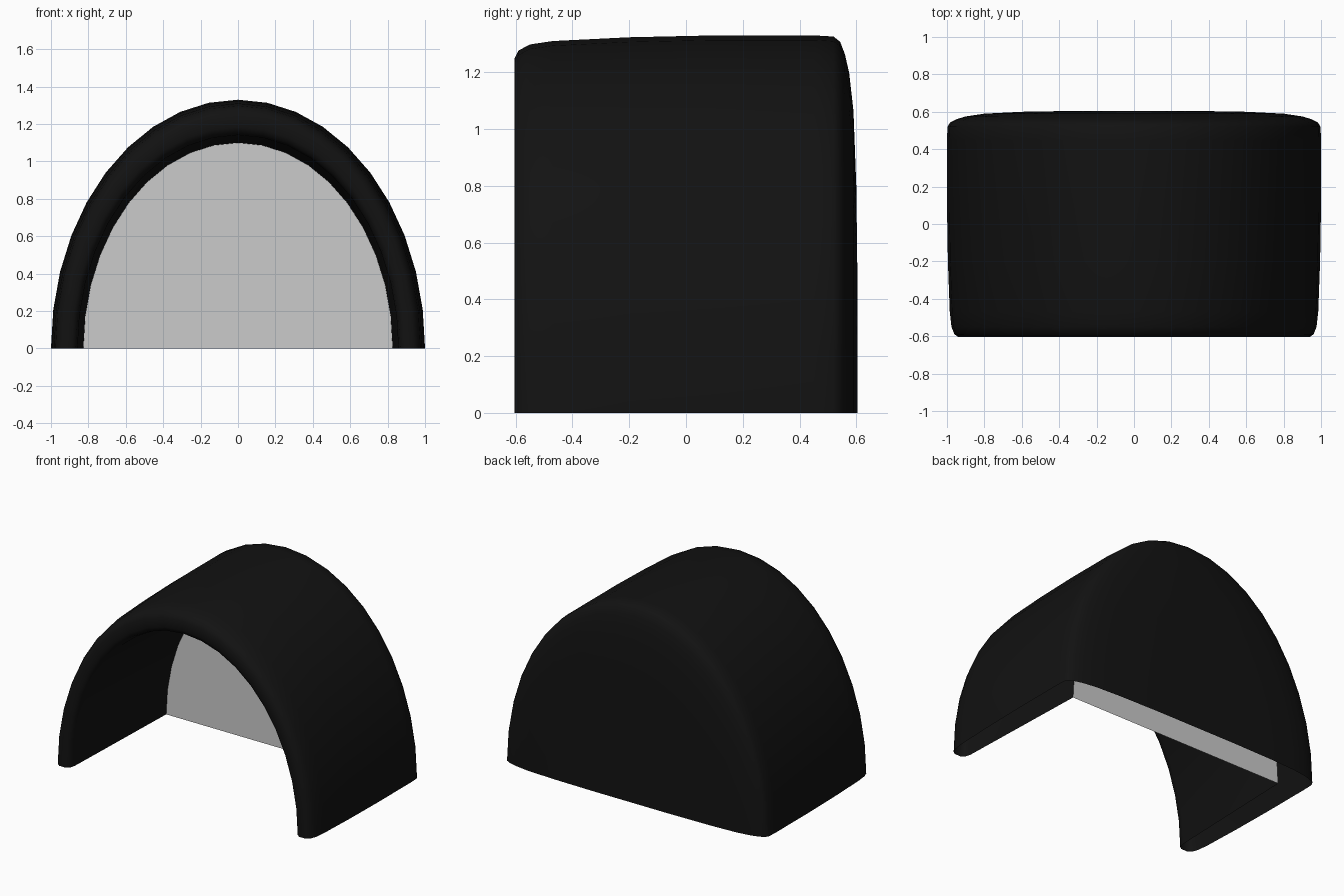
import bpy, bmesh
from math import sin, cos, pi

if "Cube" in bpy.data.objects:
    bpy.data.objects.remove(bpy.data.objects["Cube"])

SEG = 20            # segments around the half arch
WIDTH, HEIGHT = 1.0, 1.33


def arch(bm, s, y):
    """One half-ellipse row of vertices at depth y, scaled by s."""
    return [bm.verts.new((s * WIDTH * cos(pi * i / SEG), y,
                          s * HEIGHT * sin(pi * i / SEG))) for i in range(SEG + 1)]


def finish(bm, name):
    mesh = bpy.data.meshes.new(name)
    bm.to_mesh(mesh)
    bm.free()
    obj = bpy.data.objects.new(name, mesh)
    bpy.context.collection.objects.link(obj)
    return obj


# Arched shell: domed back, outer wall, rounded front lip, inner wall
profile = [(.3, .605), (.6, .6), (.8, .59), (.9, .575), (.95, .56), (.983, .543),
           (.997, .52), (1, .45), (1, .1), (.995, -.2), (.985, -.47), (.976, -.55),
           (.96, -.59), (.938, -.605), (.89, -.605), (.868, -.59), (.858, -.55),
           (.827, .4)]
bm = bmesh.new()
rows = [arch(bm, s, y) for s, y in profile]
for a, b in zip(rows, rows[1:]):
    for i in range(SEG):
        bm.faces.new((a[i], a[i + 1], b[i + 1], b[i]))
hub = bm.verts.new((0, .605, 0))
for i in range(SEG):
    bm.faces.new((hub, rows[0][i + 1], rows[0][i]))
bmesh.ops.recalc_face_normals(bm, faces=bm.faces)
bm.normal_update()
if sum(f.normal.y for f in bm.faces if f.calc_center_median().y > .59) < 0:
    bmesh.ops.reverse_faces(bm, faces=bm.faces)
for f in bm.faces:
    f.smooth = True
shell = finish(bm, "arched_shell")
black = bpy.data.materials.new("black")
black.diffuse_color = (.006, .006, .006, 1)
black.use_nodes = True
black.node_tree.nodes["Principled BSDF"].inputs["Base Color"].default_value = black.diffuse_color
shell.data.materials.append(black)

# Flat panel closing the inner end of the opening
bm = bmesh.new()
bm.faces.new(arch(bm, .827, .4))
bm.normal_update()
for f in bm.faces:
    if f.normal.y > 0:
        f.normal_flip()
finish(bm, "inner_panel")
